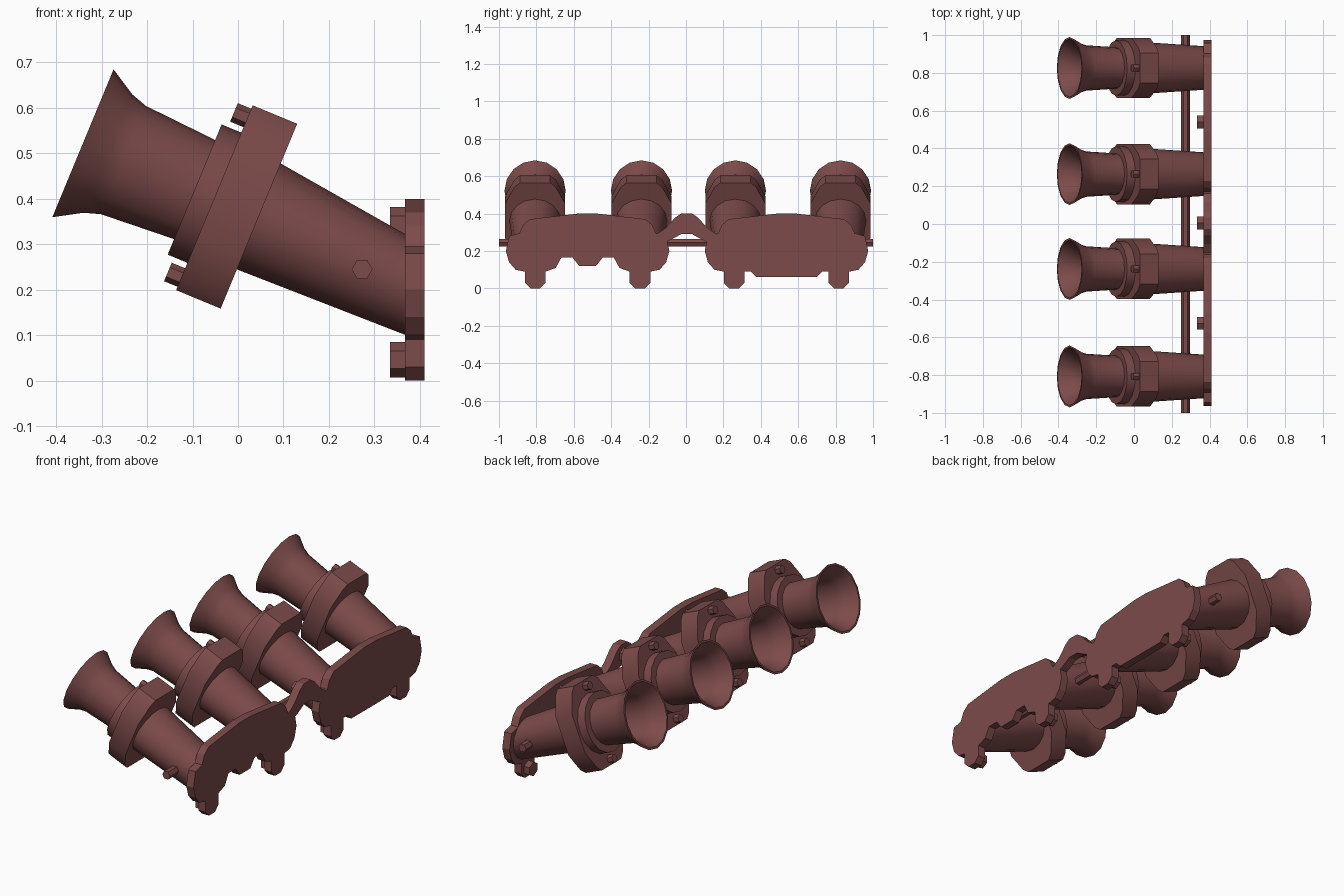
import bpy, bmesh, math
from mathutils import Vector

if "Cube" in bpy.data.objects:
    bpy.data.objects.remove(bpy.data.objects["Cube"], do_unlink=True)

paint = bpy.data.materials.new("dull red metal")
paint.use_nodes = True
colour = (0.2, 0.07, 0.067, 1)
paint.diffuse_color = colour
paint.node_tree.nodes["Principled BSDF"].inputs["Base Color"].default_value = colour

TILT = math.radians(22.5)
ALONG = Vector((-math.cos(TILT), 0, math.sin(TILT)))   # towards the trumpet mouth
ACROSS = Vector((math.sin(TILT), 0, math.cos(TILT)))
CENTRES = (-0.807, -0.238, 0.264, 0.826)
FACE, BACK = 0.367, 0.41                               # manifold plate depth in x


def loft(name, rings, smooth=True):
    """Skin a row of equal rings and cap both ends."""
    bm = bmesh.new()
    rows = [[bm.verts.new(p) for p in ring] for ring in rings]
    n = len(rows[0])
    for a, b in zip(rows, rows[1:]):
        for i in range(n):
            j = (i + 1) % n
            bm.faces.new((a[i], a[j], b[j], b[i]))
    bm.faces.new(rows[0][::-1])
    bm.faces.new(rows[-1])
    bmesh.ops.recalc_face_normals(bm, faces=bm.faces[:])
    mesh = bpy.data.meshes.new(name)
    bm.to_mesh(mesh)
    bm.free()
    obj = bpy.data.objects.new(name, mesh)
    bpy.context.collection.objects.link(obj)
    mesh.materials.append(paint)
    if smooth:
        bpy.ops.object.select_all(action='DESELECT')
        obj.select_set(True)
        bpy.context.view_layer.objects.active = obj
        bpy.ops.object.shade_smooth_by_angle(angle=math.radians(35))
    return obj


def oval(centre, up, r_up, r_side, sides=16, side=Vector((0, 1, 0))):
    steps = [math.tau * i / sides for i in range(sides)]
    return [centre + up * r_up * math.cos(a) + side * r_side * math.sin(a) for a in steps]


def mirrored(half):
    """Close a half outline, listed top to bottom, with its mirror image."""
    return half + [(-y, z) for y, z in reversed(half)]


def plate(name, outline, shift):
    loft(name, [[(x, y + shift, z) for y, z in outline] for x in (FACE, BACK)], False)


def hex_bolt(name, base, axis, up, radius, length):
    side = axis.cross(up)
    loft(name, [oval(base + axis * d, up, radius, radius, 6, side) for d in (0, length)], False)


# Outer wall, rim and inner wall of a trumpet: distance along the axis, radius
TRUMPET = [(0.06, 0.115), (0.1, 0.118), (0.27, 0.129), (0.307, 0.141), (0.366, 0.176),
           (0.366, 0.165), (0.307, 0.128), (0.27, 0.117), (0.07, 0.105)]
FLANGE = mirrored([(0.08, 0.22), (0.11, 0.195), (0.16, 0.1),
                   (0.16, -0.1), (0.11, -0.195), (0.08, -0.22)])

for number, y in enumerate(CENTRES, 1):
    mid = Vector((-0.003, y, 0.382))

    # Flared intake trumpet
    loft(f"trumpet_{number}",
         [oval(mid + ALONG * t, ACROSS, r, r * 0.93) for t, r in TRUMPET])

    # Round collar under the trumpet
    loft(f"collar_{number}",
         [oval(mid + ALONG * t, ACROSS, 0.155, 0.147) for t in (0.04, 0.1)])

    # Thick clamping flange
    loft(f"flange_{number}",
         [[mid + ALONG * t + ACROSS * u + Vector((0, w, 0)) for w, u in FLANGE]
          for t in (-0.053, 0.053)])

    # Tapering runner, ending in an upright port on the plate
    loft(f"runner_{number}",
         [oval(mid - ALONG * 0.04, ACROSS, 0.127, 0.138),
          oval(Vector((FACE + 0.01, y, 0.207)), Vector((0, 0, 1)), 0.11, 0.115)])

    # Flange bolts above and below the collar
    for place, u in (("upper", 0.19), ("lower", -0.19)):
        hex_bolt(f"{place}_flange_bolt_{number}", mid + ALONG * 0.04 + ACROSS * u,
                 ALONG, ACROSS, 0.022, 0.045)

# Manifold plates: shared outline with a different lower edge in the middle
SIDE = [(0.05, 0.4), (0.31, 0.37), (0.345, 0.34), (0.365, 0.295), (0.42, 0.28),
        (0.437, 0.2), (0.42, 0.14), (0.385, 0.1), (0.335, 0.09), (0.335, 0.03),
        (0.305, 0), (0.255, 0), (0.225, 0.03), (0.225, 0.09)]
NOTCHED = [(0.17, 0.11), (0.14, 0.165), (0.08, 0.165), (0.045, 0.12)]
STRAIGHT = [(0.19, 0.09), (0.16, 0.06)]
plate("front_manifold_plate", mirrored(SIDE + NOTCHED), -0.526)
plate("back_manifold_plate", mirrored(SIDE + STRAIGHT), 0.537)

# Arched bridge joining the plates
ARCH = [(0.03, 0.4), (0.06, 0.38), (0.11, 0.325), (0.16, 0.29),
        (0.13, 0.24), (0.08, 0.262), (0.03, 0.29)]
plate("bridge", mirrored(ARCH), 0.003)

# Mounting bolts on the plate
UP = Vector((0, 0, 1))
mounts = [(y, 0.343) for y in (-0.526, 0.005, 0.54)]
mounts += [(c + s, 0.046) for c in (-0.526, 0.537) for s in (-0.28, 0.28)]
for number, (y, z) in enumerate(mounts, 1):
    hex_bolt(f"mounting_bolt_{number}", Vector((FACE + 0.01, y, z)),
             Vector((-1, 0, 0)), UP, 0.039, 0.043)

# Throttle shaft through all runners
hex_bolt("throttle_shaft", Vector((0.273, -1, 0.245)), Vector((0, 1, 0)),
         Vector((1, 0, 0)), 0.023, 2)
